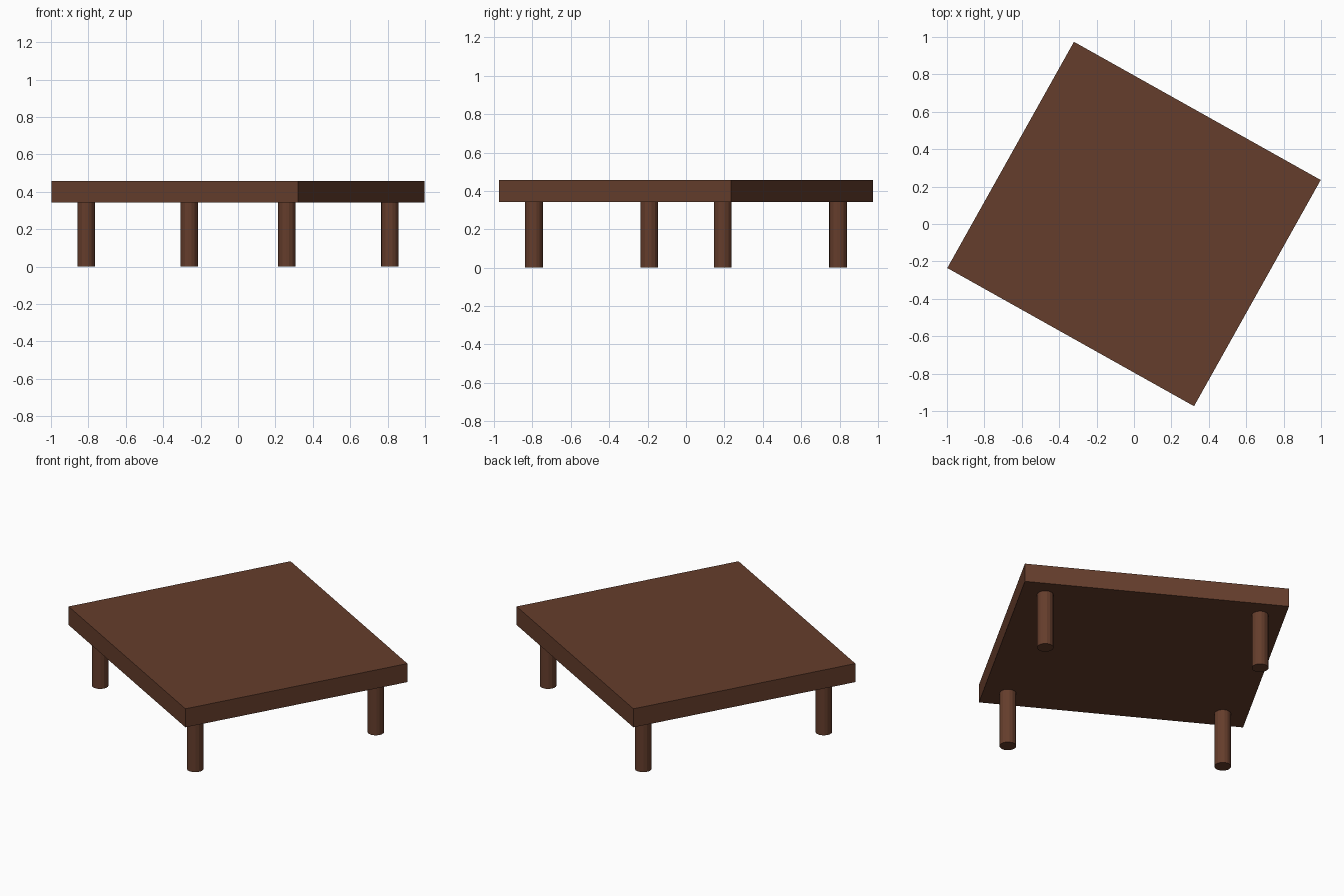
import bpy
from math import radians
from mathutils import Matrix

if "Cube" in bpy.data.objects:
    bpy.data.objects.remove(bpy.data.objects["Cube"])

TURN = radians(-29.25)          # whole table is turned about z
LENGTH, WIDTH = 1.512, 1.386
LEG_H, TOP_H = 0.342, 0.457
LEG_X, LEG_Y, LEG_R = 0.615, 0.564, 0.047

wood = bpy.data.materials.new("dark_wood")
wood.diffuse_color = (0.13, 0.047, 0.025, 1)
wood.use_nodes = True
wood.node_tree.nodes["Principled BSDF"].inputs["Base Color"].default_value = wood.diffuse_color
turn = Matrix.Rotation(TURN, 4, 'Z')


def finish(name):
    ob = bpy.context.object
    ob.name = name
    ob.data.materials.append(wood)
    return ob


# Table top slab
bpy.ops.mesh.primitive_cube_add(size=1, location=(0, 0, (LEG_H + TOP_H) / 2),
                                rotation=(0, 0, TURN))
top = finish("table_top")
top.scale = (LENGTH, WIDTH, TOP_H - LEG_H)

# Four round legs, one near each corner
for side, sx in (("left", -1), ("right", 1)):
    for end, sy in (("front", -1), ("back", 1)):
        pos = turn @ Matrix.Translation((sx * LEG_X, sy * LEG_Y, LEG_H / 2))
        bpy.ops.mesh.primitive_cylinder_add(vertices=16, radius=LEG_R, depth=LEG_H,
                                            location=pos.translation,
                                            rotation=(0, 0, TURN))
        finish(f"{end}_{side}_leg")
